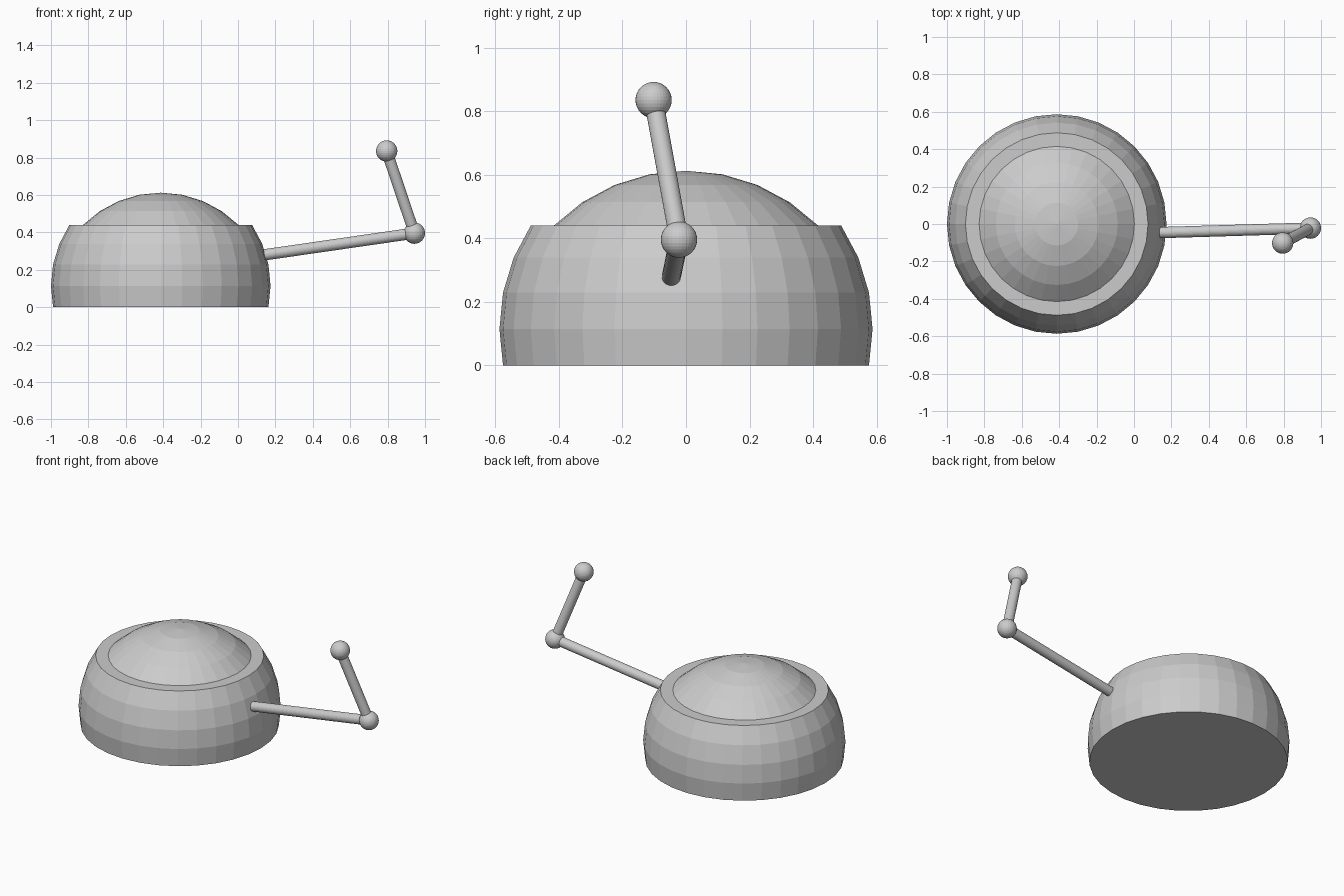
import bpy, bmesh
from math import radians, sin
from mathutils import Vector

if "Cube" in bpy.data.objects:
    bpy.data.objects.remove(bpy.data.objects["Cube"])

R = 0.587            # shell radius
CX = -0.413          # shell centre in x
STEP = radians(11.25)  # ring spacing of a 32 x 16 sphere


def finish(bm, name, loc):
    bmesh.ops.recalc_face_normals(bm, faces=bm.faces)
    mesh = bpy.data.meshes.new(name)
    bm.to_mesh(mesh)
    bm.free()
    obj = bpy.data.objects.new(name, mesh)
    obj.location = loc
    bpy.context.collection.objects.link(obj)
    return obj


def sphere_slice(name, radius, loc, low=-90, high=90, cap_top=False, cap_bottom=False):
    """Sphere trimmed between two latitudes, optionally capped flat."""
    bm = bmesh.new()
    bmesh.ops.create_uvsphere(bm, u_segments=32, v_segments=16, radius=radius)
    lo, hi = (radius * sin(radians(a)) for a in (low, high))
    out = [v for v in bm.verts if v.co.z < lo - 1e-4 or v.co.z > hi + 1e-4]
    bmesh.ops.delete(bm, geom=out, context='VERTS')
    for wanted, z in ((cap_top, hi), (cap_bottom, lo)):
        if wanted:
            rim = [e for e in bm.edges if e.is_boundary
                   and all(abs(v.co.z - z) < 1e-3 for v in e.verts)]
            bmesh.ops.contextual_create(bm, geom=rim)
    return finish(bm, name, loc)


def rod(name, a, b, radius):
    a, b = Vector(a), Vector(b)
    bm = bmesh.new()
    bmesh.ops.create_cone(bm, cap_ends=True, segments=32, radius1=radius,
                          radius2=radius, depth=(b - a).length)
    obj = finish(bm, name, (a + b) / 2)
    obj.rotation_euler = (b - a).to_track_quat('Z', 'Y').to_euler()
    return obj


# Body: flat-topped, flat-bottomed sphere band
body_z = R * sin(STEP)
sphere_slice("body", R, (CX, 0, body_z), -11.25, 33.75, cap_top=True, cap_bottom=True)

# Dome cap rising from the flat rim
rim_z = body_z + R * sin(3 * STEP)
sphere_slice("dome", R, (CX, 0, rim_z - R * sin(4 * STEP)), 45, 90)

# Crank arm: two rods with a ball at the elbow and at the tip
root, elbow, tip = (0.14, -0.046, 0.28), (0.943, -0.022, 0.396), (0.795, -0.102, 0.835)
rod("lower_arm", root, elbow, 0.03)
rod("upper_arm", elbow, tip, 0.03)
sphere_slice("elbow_ball", 0.057, elbow)
sphere_slice("tip_ball", 0.057, tip)
